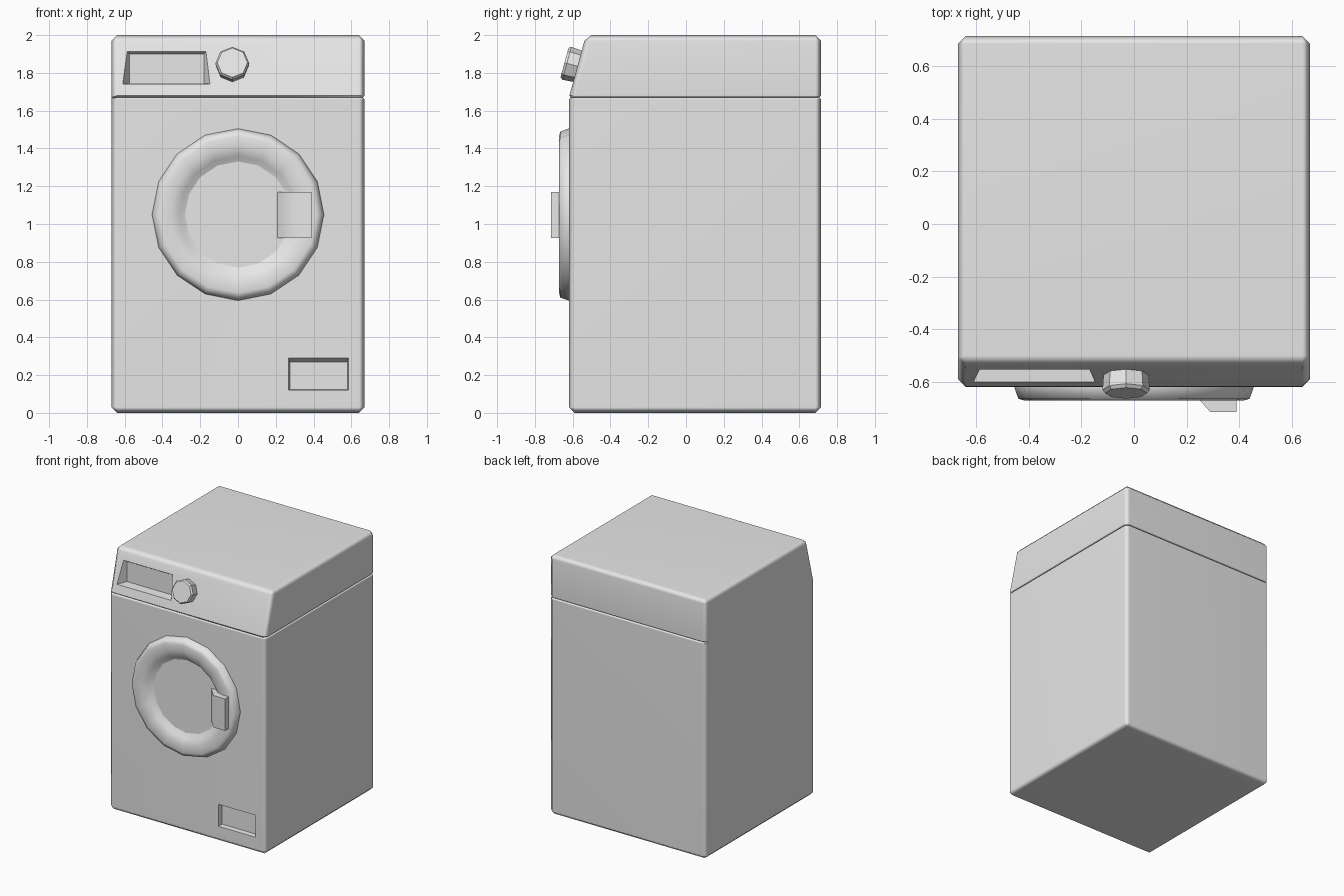
import bpy, bmesh, math
from mathutils import Matrix, Vector

if "Cube" in bpy.data.objects:
    bpy.data.objects.remove(bpy.data.objects["Cube"], do_unlink=True)


def material(name, value):
    m = bpy.data.materials.new(name)
    m.use_nodes = True
    colour = (value, value, value, 1)
    m.diffuse_color = colour
    m.node_tree.nodes["Principled BSDF"].inputs["Base Color"].default_value = colour
    return m


GREY = material("appliance grey", 0.8)
WHITE = material("window white", 1.0)


def finish(bm, name, mat):
    bmesh.ops.recalc_face_normals(bm, faces=bm.faces)
    mesh = bpy.data.meshes.new(name)
    bm.to_mesh(mesh)
    bm.free()
    mesh.materials.append(mat)
    ob = bpy.data.objects.new(name, mesh)
    bpy.context.collection.objects.link(ob)
    return ob


def activate(ob):
    bpy.ops.object.select_all(action='DESELECT')
    ob.select_set(True)
    bpy.context.view_layer.objects.active = ob


def smooth(ob, angle=50):
    activate(ob)
    bpy.ops.object.shade_smooth_by_angle(angle=math.radians(angle))


def bridge(bm, loop_a, loop_b):
    n = len(loop_a)
    for i in range(n):
        j = (i + 1) % n
        bm.faces.new((loop_a[i], loop_a[j], loop_b[j], loop_b[i]))


def loft(loops):
    """Closed solid through matching loops of points."""
    bm = bmesh.new()
    rings = [[bm.verts.new(p) for p in loop] for loop in loops]
    for a, b in zip(rings, rings[1:]):
        bridge(bm, a, b)
    bm.faces.new(rings[0])
    bm.faces.new(rings[-1])
    return bm


def lathe(name, profile, sides, centre, mat, tilt=0):
    """Turn (radius, distance forward) points around a forward axis."""
    turn = [math.tau * i / sides for i in range(sides)]
    bm = loft([[(r * math.sin(t), -d, r * math.cos(t)) for t in turn] for r, d in profile])
    bm.transform(Matrix.Translation(centre) @ Matrix.Rotation(tilt, 4, 'X'))
    return finish(bm, name, mat)


def casing(name, outline, seam_z):
    """Extrude a side outline across the width, chamfering all but the seam edges."""
    bm = loft([[(x, y, z) for y, z in outline] for x in (-0.67, 0.67)])
    at_seam = lambda e: all(abs(v.co.z - seam_z) < 0.001 for v in e.verts)
    for width, want in ((0.03, False), (0.01, True)):
        edges = [e for e in bm.edges if at_seam(e) == want]
        bmesh.ops.bevel(bm, geom=edges, offset=width, segments=1,
                        affect='EDGES', clamp_overlap=True)
    return finish(bm, name, GREY)


def recess(target, front, back):
    """Cut a tapered pocket; front and back are (x0, x1, z0, z1, y)."""
    def rect(x0, x1, z0, z1, y):
        return [(x0, y, z0), (x1, y, z0), (x1, y, z1), (x0, y, z1)]
    cutter = finish(loft([rect(*front), rect(*back)]), "recess_cutter", GREY)
    cutter.hide_render = True
    mod = target.modifiers.new("recess", 'BOOLEAN')
    mod.operation, mod.solver, mod.object = 'DIFFERENCE', 'EXACT', cutter
    activate(target)
    bpy.ops.object.modifier_apply(modifier=mod.name)
    bpy.data.objects.remove(cutter, do_unlink=True)


# Main cabinet with the filter hatch pocket
cabinet = casing("cabinet", [(-0.62, 0), (0.715, 0), (0.715, 1.67), (-0.62, 1.67)], 1.67)
recess(cabinet, (0.265, 0.585, 0.12, 0.295, -0.63), (0.275, 0.58, 0.125, 0.27, -0.585))

# Sloped control top with the drawer pocket
control_top = casing("control_top", [(-0.62, 1.67), (0.715, 1.67), (0.715, 2), (-0.53, 2)], 1.67)
recess(control_top, (-0.62, -0.14, 1.74, 1.955, -0.62), (-0.575, -0.18, 1.745, 1.9, -0.53))

for part in (cabinet, control_top):
    smooth(part)
    part.modifiers.new("even_shading", 'WEIGHTED_NORMAL').keep_sharp = True

# Door ring and window
door = Vector((0, -0.62, 1.05))
ring = lathe("door_ring", [(0.455, -0.01), (0.455, 0.002), (0.44, 0.045), (0.415, 0.052),
                           (0.36, 0.05), (0.31, 0.035), (0.28, 0.004)], 16, door, GREY)
smooth(ring, 60)
lathe("door_window", [(0.285, -0.003), (0.285, 0.005)], 16, door, WHITE)

# Door handle, slanted on its inner side
plan = [(0.21, -0.625), (0.29, -0.715), (0.39, -0.715), (0.39, -0.625)]
handle = finish(loft([[(x, y, z) for x, y in plan] for z in (0.925, 1.17)]), "door_handle", GREY)
smooth(handle)

# Program knob, square to the sloped panel
slope = math.atan2(0.09, 0.33)
knob = lathe("program_knob", [(0.085, -0.01), (0.09, 0.06), (0.08, 0.073)], 8,
             (-0.03, -0.573, 1.835), GREY, -slope)
smooth(knob, 30)
